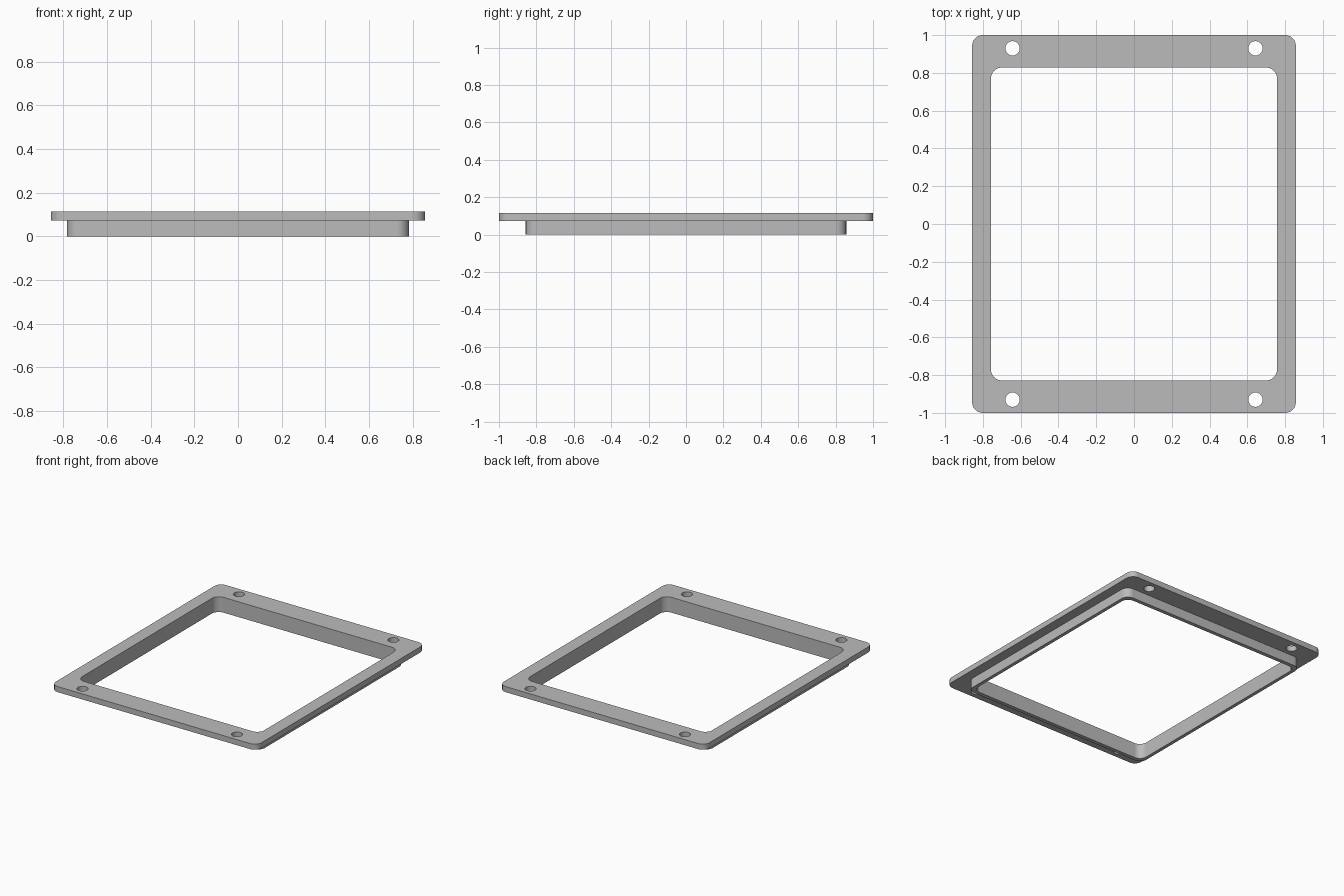
import bpy
import bmesh
from math import cos, sin, pi

cube = bpy.data.objects.get("Cube")
if cube:
    bpy.data.objects.remove(cube, do_unlink=True)

BASE, STEP, TOP = 0.0, 0.073, 0.115   # collar foot, flange underside, flange top
CORNER = 0.057
HOLE_X, HOLE_Y, HOLE_R = 0.643, 0.93, 0.038


def rounded_rect(hx, hy, r, steps=10):
    points = []
    for i, (sx, sy) in enumerate([(1, 1), (-1, 1), (-1, -1), (1, -1)]):
        for k in range(steps + 1):
            a = (i + k / steps) * pi / 2
            points.append((sx * (hx - r) + r * cos(a), sy * (hy - r) + r * sin(a)))
    return points


def circle(cx, cy, r, steps=32):
    return [(cx + r * cos(2 * pi * k / steps), cy + r * sin(2 * pi * k / steps))
            for k in range(steps)]


bm = bmesh.new()


def ring(points, z):
    verts = [bm.verts.new((x, y, z)) for x, y in points]
    edges = [bm.edges.new((v, verts[i - 1])) for i, v in enumerate(verts)]
    return verts, edges


def wall(points, z0, z1):
    """Vertical wall along a closed outline; returns its lower and upper edges."""
    low, low_edges = ring(points, z0)
    high, high_edges = ring(points, z1)
    for i in range(len(low)):
        bm.faces.new((low[i - 1], low[i], high[i], high[i - 1]))
    return low_edges, high_edges


def cap(edges, nz):
    bmesh.ops.triangle_fill(bm, edges=edges, use_beauty=True, normal=(0, 0, nz))


# Walls: flange rim, collar, opening and four screw holes
rim_low, rim_high = wall(rounded_rect(0.857, 1.0, CORNER), STEP, TOP)
collar_low, collar_high = wall(rounded_rect(0.783, 0.857, CORNER), BASE, STEP)
open_low, open_high = wall(rounded_rect(0.757, 0.828, CORNER), BASE, TOP)
holes_low, holes_high = [], []
for sx in (-1, 1):
    for sy in (-1, 1):
        low, high = wall(circle(sx * HOLE_X, sy * HOLE_Y, HOLE_R), STEP, TOP)
        holes_low += low
        holes_high += high

# Flat faces: flange top, flange underside, collar foot
cap(rim_high + open_high + holes_high, 1)
cap(rim_low + collar_high + holes_low, -1)
cap(collar_low + open_low, -1)
bmesh.ops.recalc_face_normals(bm, faces=bm.faces)

mesh = bpy.data.meshes.new("flanged_frame")
bm.to_mesh(mesh)
bm.free()
frame = bpy.data.objects.new("flanged_frame", mesh)
bpy.context.collection.objects.link(frame)

# Plain grey finish
grey = bpy.data.materials.new("plain_grey")
grey.use_nodes = True
colour = (0.5, 0.5, 0.5, 1)
grey.diffuse_color = colour
grey.node_tree.nodes["Principled BSDF"].inputs["Base Color"].default_value = colour
mesh.materials.append(grey)

# Smooth corners, sharp rims
bpy.ops.object.select_all(action='DESELECT')
frame.select_set(True)
bpy.context.view_layer.objects.active = frame
bpy.ops.object.shade_smooth_by_angle(angle=pi / 6)
